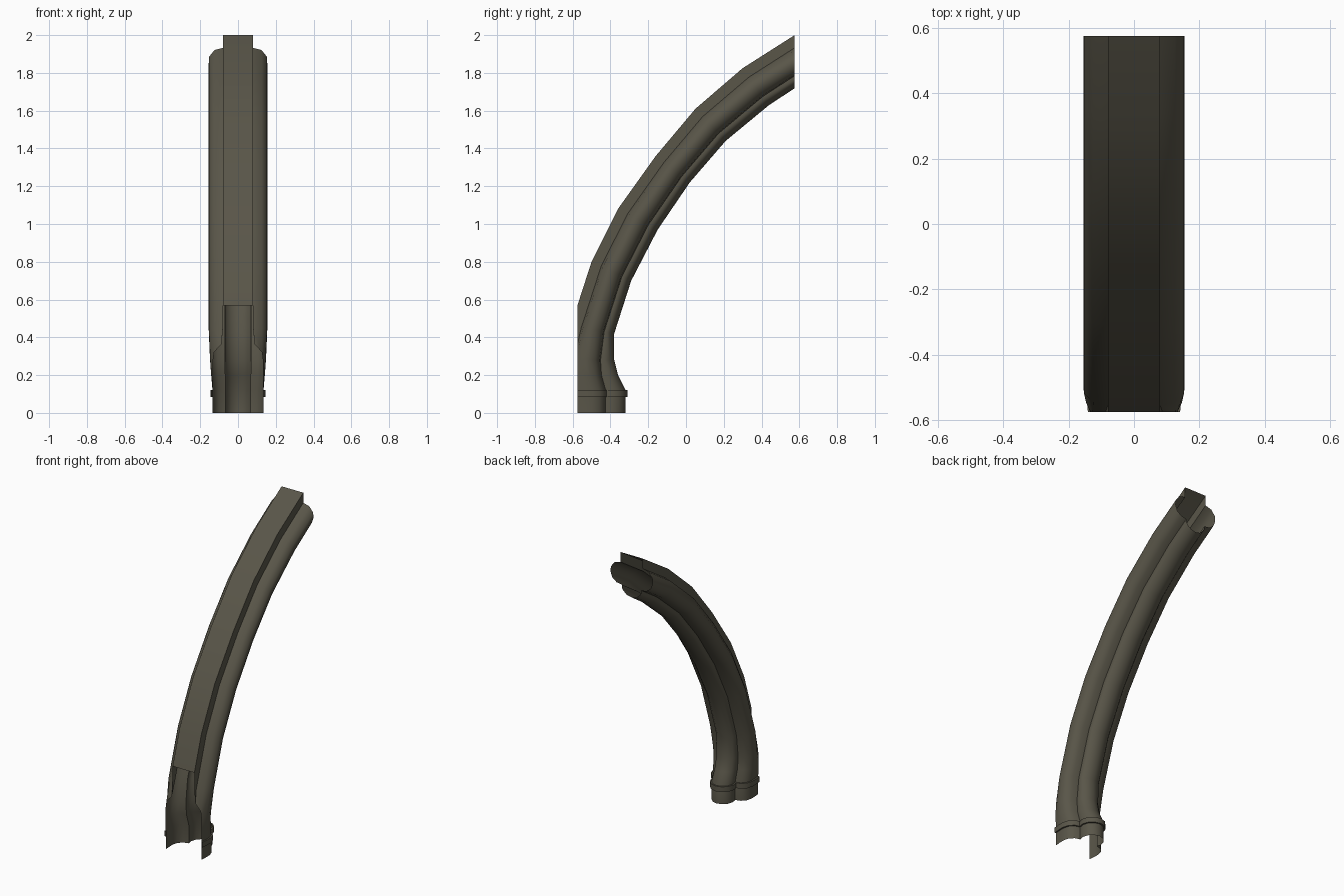
import bpy, bmesh, math
from mathutils import Vector

if "Cube" in bpy.data.objects:
    bpy.data.objects.remove(bpy.data.objects["Cube"])

WALL, CROWN = -0.575, 0.575      # vertical planes that trim the rib
DEPTH = 0.237

stone = bpy.data.materials.new("dark olive stone")
stone.diffuse_color = (0.10, 0.092, 0.066, 1)
stone.use_nodes = True
stone.node_tree.nodes["Principled BSDF"].inputs["Base Color"].default_value = stone.diffuse_color

# half cross-sections: (half width, depth behind the inner edge)
ARCH = [(0, 0), (.035, .006), (.06, .024), (.072, .04), (.07, .055), (.11, .06), (.142, .08),
        (.155, .11), (.153, .14), (.125, .17), (.08, .18), (.08, DEPTH)]
BASE = [(0, 0), (.035, .01), (.06, .035), (.072, .07), (.066, .105), (.10, .115), (.125, .14),
        (.135, .175), (.135, .21), (.13, .27), (.12, .28), (.08, .33)]


def mirrored(half):
    return half + [(-u, d) for u, d in reversed(half[1:])]


def blend(t):
    return mirrored([(a[0] + (b[0] - a[0]) * t, a[1] + (b[1] - a[1]) * t)
                     for a, b in zip(ARCH, BASE)])


def grown(ring, amount):
    out = []
    n = len(ring)
    for i in range(n):
        p, a, b = (Vector(ring[k % n]) for k in (i, i - 1, i + 1))
        e1, e2 = (p - a).normalized(), (b - p).normalized()
        nrm = Vector((e1.y, -e1.x)) + Vector((e2.y, -e2.x))
        out.append(tuple(p + nrm.normalized() * amount))
    return out


def loft(name, stations):
    """Each station: inner point (y, z), outward direction (y, z), section ring."""
    bm = bmesh.new()
    rings = [[bm.verts.new((u, y + dy * d, z + dz * d)) for u, d in ring]
             for (y, z), (dy, dz), ring in stations]
    for r, s in zip(rings, rings[1:]):
        n = len(r)
        for i in range(n):
            bm.faces.new((r[i], r[(i + 1) % n], s[(i + 1) % n], s[i]))
    bmesh.ops.recalc_face_normals(bm, faces=bm.faces)
    for y, side in ((WALL, -1), (CROWN, 1)):
        bmesh.ops.bisect_plane(bm, geom=bm.verts[:] + bm.edges[:] + bm.faces[:],
                               plane_co=(0, y, 0), plane_no=(0, side, 0), clear_outer=True)
    mesh = bpy.data.meshes.new(name)
    bm.to_mesh(mesh)
    bm.free()
    mesh.materials.append(stone)
    ob = bpy.data.objects.new(name, mesh)
    bpy.context.collection.objects.link(ob)
    bpy.ops.object.select_all(action='DESELECT')
    ob.select_set(True)
    bpy.context.view_layer.objects.active = ob
    bpy.ops.object.shade_smooth_by_angle(angle=math.radians(48))


# vault rib: upright foot flowing into the curved arch
back = (-1, 0)
stations = [((-.32, 0), back, blend(1)), ((-.32, .12), back, blend(1)),
            ((-.36, .20), back, blend(.65)), ((-.38, .28), back, blend(.35))]
curve = [((-.38, .42), (-.61, .46)), ((-.29, .70), (-.50, .80)), ((-.15, .97), (-.36, 1.08)),
         ((.02, 1.22), (-.16, 1.36)), ((.21, 1.44), (.05, 1.61)), ((.44, 1.63), (.30, 1.825)),
         ((.70, 1.80), (.58, 2.003))]
for a, b in curve:
    stations.append((a, ((b[0] - a[0]) / DEPTH, (b[1] - a[1]) / DEPTH), blend(0)))
loft("vault_rib", stations)

# thin collar band around the foot
foot = blend(1)
band = grown(foot, .01)
loft("collar", [((-.32, z), back, ring) for z, ring in
                ((.085, foot), (.085, band), (.12, band), (.12, foot))])
